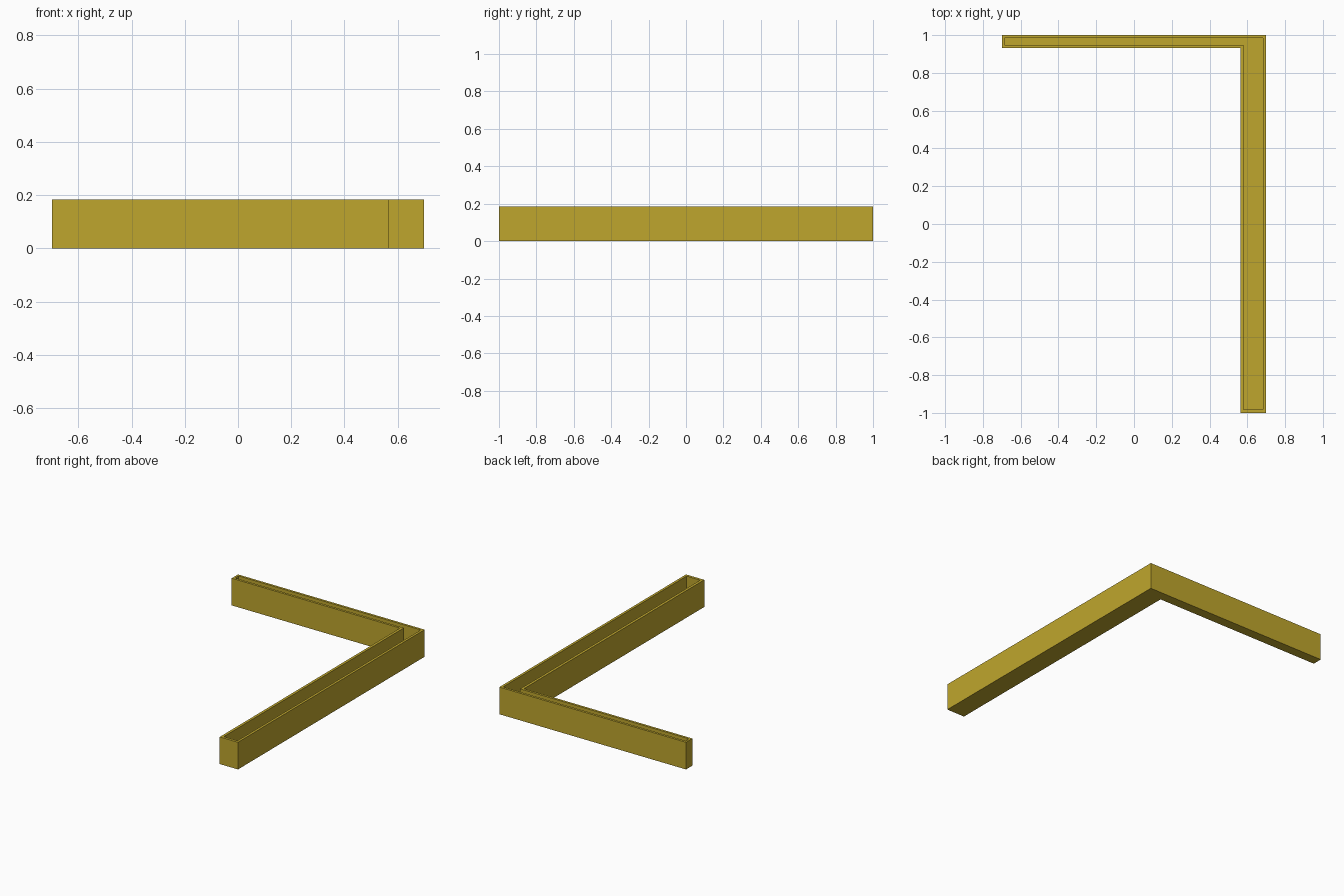
import bpy
import bmesh

if "Cube" in bpy.data.objects:
    bpy.data.objects.remove(bpy.data.objects["Cube"])

HEIGHT = 0.184
FLOOR = 0.02

mat = bpy.data.materials.new("mustard yellow")
mat.diffuse_color = (0.52, 0.38, 0.026, 1.0)
mat.use_nodes = True
mat.node_tree.nodes["Principled BSDF"].inputs["Base Color"].default_value = mat.diffuse_color


def corner_outline(left, right, inner_x, front, back, inner_y):
    """L-shaped outline, counter-clockwise from above."""
    return [(inner_x, front), (right, front), (right, back),
            (left, back), (left, inner_y), (inner_x, inner_y)]


outer = corner_outline(-0.70, 0.70, 0.563, -1.0, 1.0, 0.932)
inner = corner_outline(-0.686, 0.683, 0.581, -0.982, 0.984, 0.948)

bm = bmesh.new()


def ring(outline, z):
    return [bm.verts.new((x, y, z)) for x, y in outline]


def bridge(a, b):
    for i in range(len(a)):
        j = (i + 1) % len(a)
        bm.faces.new((a[i], a[j], b[j], b[i]))


# Underside, outer walls, rim, inner walls and trough floor
rings = [ring(outer, 0), ring(outer, HEIGHT), ring(inner, HEIGHT), ring(inner, FLOOR)]
bm.faces.new(rings[0][::-1])
for lower, upper in zip(rings, rings[1:]):
    bridge(lower, upper)
bm.faces.new(rings[-1])
bmesh.ops.recalc_face_normals(bm, faces=bm.faces)

mesh = bpy.data.meshes.new("corner_trough")
bm.to_mesh(mesh)
bm.free()
mesh.materials.append(mat)
bpy.context.collection.objects.link(bpy.data.objects.new("corner_trough", mesh))
